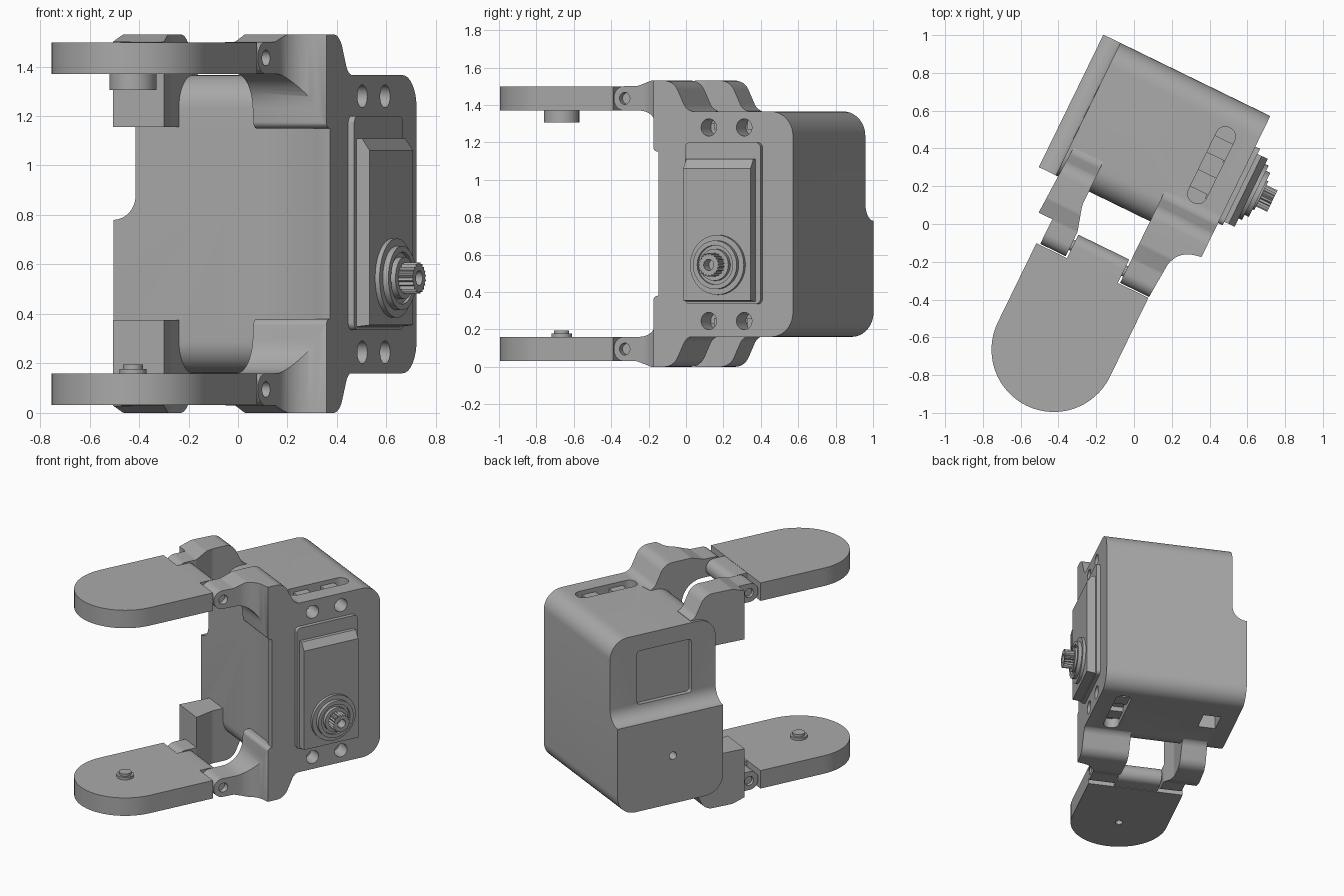
import bpy, bmesh, math
from mathutils import Vector

if "Cube" in bpy.data.objects:
    bpy.data.objects.remove(bpy.data.objects["Cube"])

TURN = math.radians(-26)   # whole gripper is turned on the ground
H = 1.53                   # overall height, used to mirror top to bottom

grey = bpy.data.materials.new("plain grey")
grey.use_nodes = True
grey.diffuse_color = (0.4, 0.4, 0.4, 1)
grey.node_tree.nodes["Principled BSDF"].inputs["Base Color"].default_value = (0.4, 0.4, 0.4, 1)


def fillet(corners, steps=10):
    """Round each (a, b, radius) corner of a closed outline."""
    out = []
    n = len(corners)
    for i, (a, b, r) in enumerate(corners):
        p = Vector((a, b))
        if r == 0:
            out.append(p)
            continue
        d1 = (Vector(corners[i - 1][:2]) - p).normalized()
        d2 = (Vector(corners[(i + 1) % n][:2]) - p).normalized()
        half = d1.angle(d2) / 2
        mid = p + (d1 + d2).normalized() * r / math.sin(half)
        s = p + d1 * r / math.tan(half) - mid
        e = p + d2 * r / math.tan(half) - mid
        sweep = s.angle_signed(e)
        for k in range(steps + 1):
            t = -sweep * k / steps
            c, w = math.cos(t), math.sin(t)
            out.append(mid + Vector((s.x * c - s.y * w, s.x * w + s.y * c)))
    return out


def circle(a, b, r, n=32):
    return [Vector((a + r * math.cos(2 * math.pi * k / n),
                    b + r * math.sin(2 * math.pi * k / n))) for k in range(n)]


def prism(name, outline, axis, lo, hi, flip=False):
    """Extrude an outline along an axis; flip mirrors it top to bottom."""
    place = {"x": lambda p, t: (t, p[0], p[1]),
             "y": lambda p, t: (p[0], t, p[1]),
             "z": lambda p, t: (p[0], p[1], t)}[axis]
    bm = bmesh.new()
    rings = [[bm.verts.new(place(p, t)) for p in outline] for t in (lo, hi)]
    n = len(outline)
    bm.faces.new(rings[0])
    bm.faces.new(rings[1][::-1])
    for i in range(n):
        j = (i + 1) % n
        bm.faces.new((rings[0][i], rings[1][i], rings[1][j], rings[0][j]))
    if flip:
        for v in bm.verts:
            v.co.z = H - v.co.z
    bmesh.ops.recalc_face_normals(bm, faces=bm.faces)
    mesh = bpy.data.meshes.new(name)
    bm.to_mesh(mesh)
    bm.free()
    mesh.materials.append(grey)
    obj = bpy.data.objects.new(name, mesh)
    bpy.context.collection.objects.link(obj)
    return obj


def box(name, x, y, z, flip=False):
    return prism(name, [(x[0], y[0]), (x[1], y[0]), (x[1], y[1]), (x[0], y[1])], "z", *z, flip)


def combine(obj, operation, *others):
    """Boolean the other solids into obj and remove them."""
    for other in others:
        mod = obj.modifiers.new("bool", "BOOLEAN")
        mod.operation, mod.solver, mod.object = operation, "EXACT", other
        bpy.context.view_layer.objects.active = obj
        bpy.ops.object.modifier_apply(modifier=mod.name)
        bpy.data.objects.remove(other)
    return obj


# Housing: rounded block with a deeper lower half on the far end
body = prism("housing", fillet([(.05, .16, .13), (.83, .16, .13), (.83, 1.365, .13), (.05, 1.365, .13)]),
             "x", -.7, .398)
side = prism("side", fillet([(-.585, 0, 0), (.5, 0, 0), (.5, 1.5, 0), (-.485, 1.5, 0),
                             (-.485, .79, .099), (-.585, .78, 0)]), "y", -.2, 1)
combine(body, "INTERSECT", side)

# Front flange beside the motor plate
flange = prism("flange", [(.28, .06), (.34, .035), (.398, .03), (.398, .2), (.28, .2)], "z", .25, 1.28)
combine(body, "UNION", flange)

# Hinge ears above and below
near_plan = fillet([(.07, -.33, 0), (.24, -.33, 0), (.26, -.03, .13), (.398, 0, 0),
                    (.398, .28, 0), (.07, .225, 0)])
far_plan = fillet([(-.4, -.33, 0), (-.25, -.33, 0), (-.25, -.17, 0), (-.29, -.03, .1),
                   (-.29, .224, 0), (-.465, .224, 0), (-.48, -.167, 0), (-.4, -.167, 0)])
crown = [(-.312, 1.37, .063), (-.312, 1.5, .063), (-.17, 1.5, .05), (-.08, 1.53, .05),
         (.12, 1.53, .09), (.2, 1.365, .07), (.35, 1.365, 0)]
near_side = crown + [(.35, 1.15, 0), (0, 1.15, .03), (-.02, 1.37, .15)]
far_side = crown + [(.35, 1.155, 0), (-.167, 1.155, 0), (-.167, 1.37, 0)]
for flip in (False, True):
    for plan, profile in ((near_plan, near_side), (far_plan, far_side)):
        ear = prism("ear", plan, "z", 1, 1.6, flip)
        combine(ear, "INTERSECT", prism("ear_side", fillet(profile), "x", -.7, .7, flip))
        combine(body, "UNION", ear)
    # Hinge bore and wiring slot
    combine(body, "DIFFERENCE",
            prism("bore", circle(-.245, 1.435, .032, 24), "x", -.6, .3, flip),
            prism("slot", fillet([(.18, .24, .05), (.285, .24, .05), (.285, .68, .05), (.18, .68, .05)]),
                  "z", 1.3, 1.45, flip))

# Screw holes, far end window, pin hole and underside pocket
for y in (.33, .54):
    for z in (.245, 1.28):
        combine(body, "DIFFERENCE", prism("hole", circle(y, z, .046), "x", .28, .5))
combine(body, "DIFFERENCE",
        prism("window", fillet([(.23, .87, .02), (.63, .87, .02), (.63, 1.25, .02), (.23, 1.25, .02)]),
              "x", -.6, -.455),
        prism("pin", circle(.42, .5, .027, 24), "x", -.7, -.5),
        box("pocket", (-.47, -.35), (.4, .56), (.1, .28)))

# Screw bosses inside the slots
for flip in (False, True):
    for y in (.36, .56):
        box("slot_rib", (.17, .295), (y - .05, y + .05), (1.27, 1.335), flip)

# Finger flaps with hinge knuckles
arc = [Vector((-.09 + .33 * math.cos(t), -.784 + .33 * math.sin(t)))
       for t in [math.pi + math.pi * k / 32 for k in range(33)]]
for name, flip in (("upper_finger", False), ("lower_finger", True)):
    finger = prism(name, arc + [Vector((.24, -.318)), Vector((-.42, -.318))], "z", 1.37, 1.498, flip)
    knuckle = prism("knuckle", fillet([(-.36, 1.372, 0), (-.36, 1.496, 0),
                                       (-.18, 1.496, .061), (-.18, 1.372, .061)]), "x", -.24, .06, flip)
    combine(finger, "UNION", knuckle)
    if flip:
        combine(finger, "DIFFERENCE", prism("hole", circle(-.09, -.784, .025, 24), "z", -.1, .09))
prism("upper_finger_pin", circle(-.09, -.784, .095), "z", 1.305, 1.39)
prism("lower_finger_button", circle(-.09, -.784, .055), "z", .15, .178)
prism("lower_finger_button_cap", circle(-.09, -.784, .04), "z", .17, .195)
for flip in (False, True):
    prism("hinge_pin", circle(-.245, 1.435, .03, 24), "x", -.38, .21, flip)

# Motor: cover plate, raised case, gear collar and splined shaft
prism("motor_plate", fillet([(.2, .335, .03), (.65, .335, .03), (.65, 1.2, .03), (.2, 1.2, .03)]),
      "x", .35, .425)
prism("motor_case", [(.4, .345), (.485, .355), (.485, 1.06), (.45, 1.11), (.4, 1.11)], "y", .22, .62)
prism("gear_collar", circle(.43, .545, .16, 48), "x", .45, .505)
ring = prism("gear_ring", circle(.43, .545, .13, 48), "x", .45, .53)
combine(ring, "DIFFERENCE", prism("groove", circle(.43, .545, .105, 48), "x", .515, .6))
prism("gear_hub", circle(.43, .545, .085, 48), "x", .45, .54)
teeth = [Vector((.43 + r * math.cos(math.pi * k / 20), .545 + r * math.sin(math.pi * k / 20)))
         for k in range(40) for r in [.064 if k % 2 else .054]]
shaft = prism("splined_shaft", teeth, "x", .45, .605)
combine(shaft, "DIFFERENCE", prism("shaft_bore", circle(.43, .545, .03, 24), "x", .54, .7))

# Smooth the curved faces and turn everything into place
for obj in bpy.context.scene.objects:
    if obj.type == "MESH" and grey.name in obj.data.materials:
        obj.rotation_euler.z = TURN
        bpy.ops.object.select_all(action="DESELECT")
        obj.select_set(True)
        bpy.context.view_layer.objects.active = obj
        bpy.ops.object.shade_smooth_by_angle(angle=math.radians(30))
